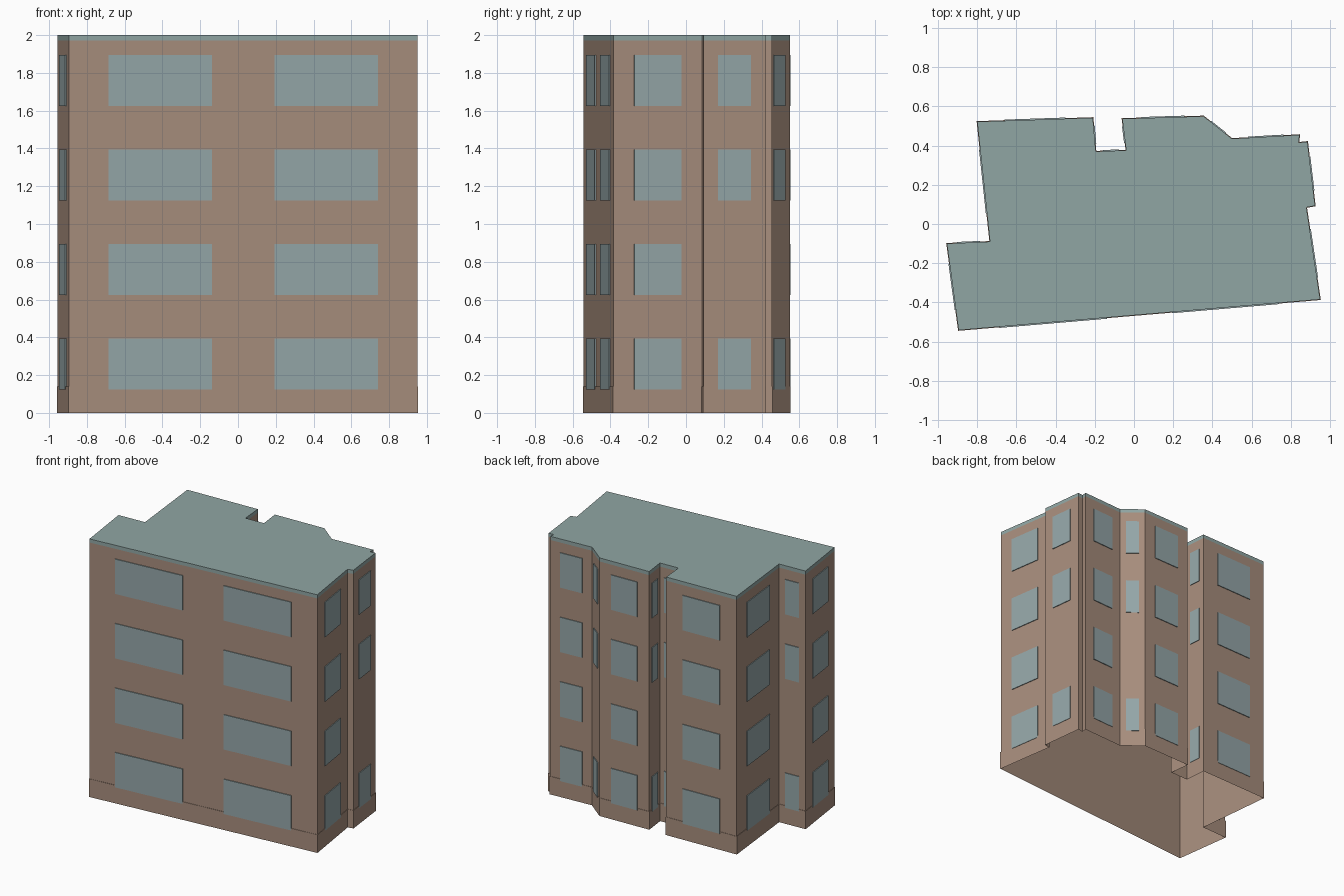
import bpy
import bmesh
from mathutils import Vector

cube = bpy.data.objects.get("Cube")
if cube:
    bpy.data.objects.remove(cube, do_unlink=True)


def make_material(name, colour):
    mat = bpy.data.materials.new(name)
    mat.use_nodes = True
    mat.diffuse_color = (*colour, 1)
    shader = mat.node_tree.nodes["Principled BSDF"]
    shader.inputs["Base Color"].default_value = (*colour, 1)
    shader.inputs["Roughness"].default_value = 0.9
    return mat


wall_brown = make_material("wall_brown", (0.39, 0.27, 0.205))
roof_grey = make_material("roof_blue_grey", (0.28, 0.38, 0.37))
window_grey = make_material("window_blue_grey", (0.30, 0.385, 0.395))

# Footprint, anticlockwise from the front left corner
OUTLINE = [Vector(p) for p in (
    (-0.895, -0.542), (0.95, -0.385), (0.88, 0.085), (0.924, 0.093),
    (0.885, 0.42), (0.84, 0.415), (0.845, 0.455), (0.50, 0.435),
    (0.355, 0.55), (-0.06, 0.537), (-0.04, 0.376), (-0.195, 0.37),
    (-0.21, 0.542), (-0.80, 0.522), (-0.735, -0.09), (-0.955, -0.10))]
HEIGHT, BAND_BASE, PLINTH_TOP = 2.0, 1.972, 0.14
ROWS = [0.125 + 0.5 * i for i in range(4)]
WINDOW_HEIGHT = 0.27
PLATE = 0.006


def outward(a, b):
    d = (b - a).normalized()
    return Vector((d.y, -d.x))


def grow(points, amount):
    """Offset a closed outline outwards with mitred corners."""
    result = []
    for i, p in enumerate(points):
        n1 = outward(points[i - 1], p)
        n2 = outward(p, points[(i + 1) % len(points)])
        result.append(p + (n1 + n2) * amount / (1 + n1.dot(n2)))
    return result


def finish(name, bm, materials):
    mesh = bpy.data.meshes.new(name)
    bm.to_mesh(mesh)
    bm.free()
    for mat in materials:
        mesh.materials.append(mat)
    obj = bpy.data.objects.new(name, mesh)
    bpy.context.scene.collection.objects.link(obj)
    return obj


def wall_shell(bm, points, levels):
    """Upright walls through the given heights; returns the top ring."""
    rings = [[bm.verts.new((p.x, p.y, z)) for p in points] for z in levels]
    for low, high in zip(rings, rings[1:]):
        for i in range(len(points)):
            j = (i + 1) % len(points)
            bm.faces.new((low[i], low[j], high[j], high[i]))
    return rings[-1]


# Building shell, open below, with a coloured band and roof
bm = bmesh.new()
bm.faces.new(wall_shell(bm, OUTLINE, (0, BAND_BASE, HEIGHT)))
for face in bm.faces:
    face.material_index = int(face.calc_center_median().z > BAND_BASE)
finish("building_shell", bm, (wall_brown, roof_grey))

# Barely projecting plinth
bm = bmesh.new()
top = wall_shell(bm, grow(OUTLINE, 0.003), (0, PLINTH_TOP))
inner = [bm.verts.new((p.x, p.y, PLINTH_TOP)) for p in OUTLINE]
for i in range(len(top)):
    j = (i + 1) % len(top)
    bm.faces.new((top[i], top[j], inner[j], inner[i]))
finish("plinth", bm, (wall_brown,))


def add_window(bm, a, b, start, end, z):
    """Thin plate on the wall from a to b, between two fractions of it."""
    n = outward(a, b) * PLATE
    left, right = a.lerp(b, start), a.lerp(b, end)
    corners = ((left, z), (right, z),
               (right, z + WINDOW_HEIGHT), (left, z + WINDOW_HEIGHT))
    back = [bm.verts.new((p.x, p.y, h)) for p, h in corners]
    front = [bm.verts.new((p.x + n.x, p.y + n.y, h)) for p, h in corners]
    bm.faces.new(front)
    for i in range(4):
        j = (i + 1) % 4
        bm.faces.new((back[i], back[j], front[j], front[i]))


# Windows: two columns on the long front, one on each other wall;
# narrow walls have none on the second floor
bm = bmesh.new()
for i, a in enumerate(OUTLINE):
    b = OUTLINE[(i + 1) % len(OUTLINE)]
    length = (b - a).length
    if length < 0.1:
        continue
    columns = ((0.113, 0.41), (0.59, 0.886)) if length > 1 else ((0.235, 0.765),)
    for row, z in enumerate(ROWS):
        if row == 1 and length < 0.335:
            continue
        for start, end in columns:
            add_window(bm, a, b, start, end, z)
finish("windows", bm, (window_grey,))
